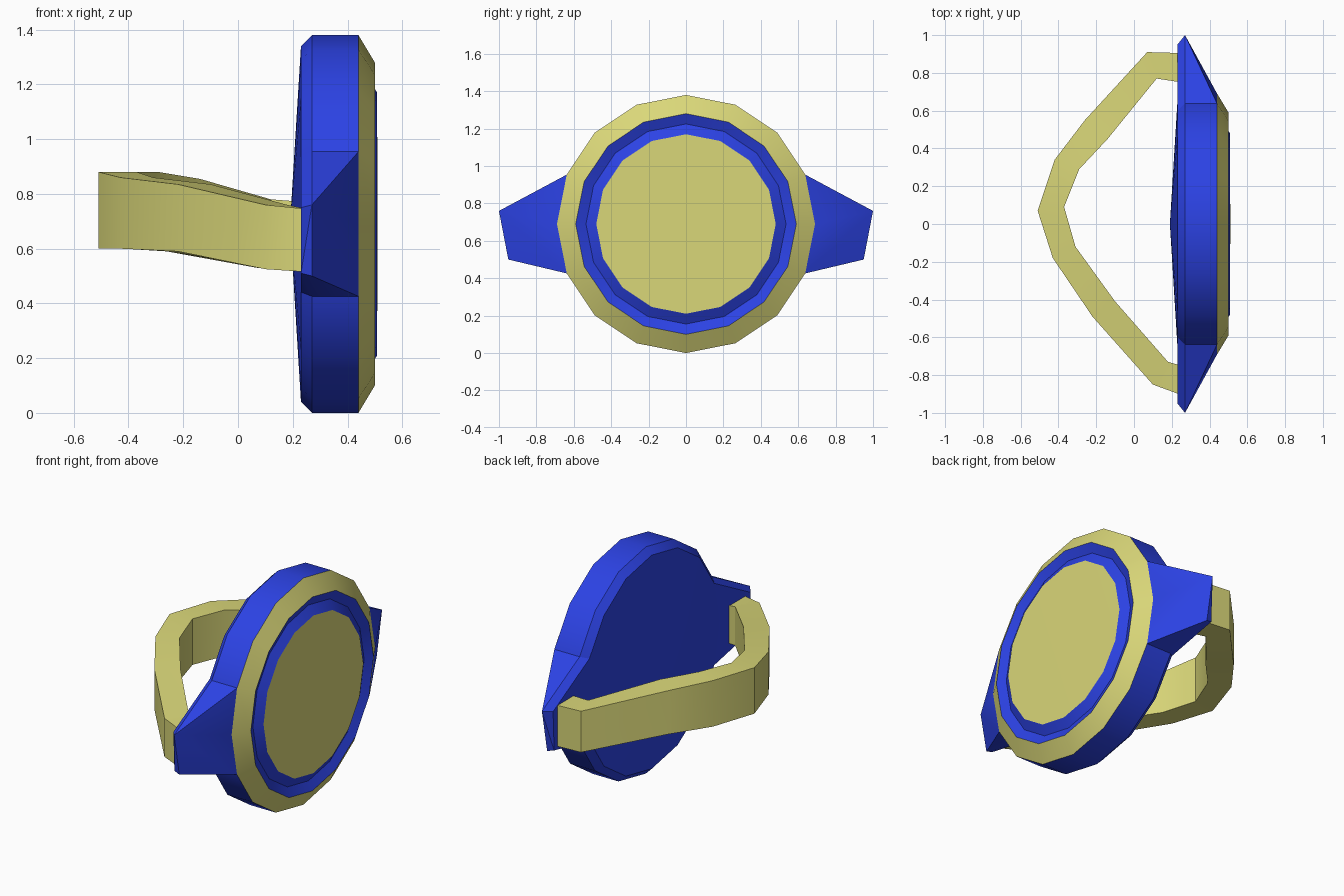
import bpy, bmesh
from math import cos, sin, pi, radians

if "Cube" in bpy.data.objects:
    bpy.data.objects.remove(bpy.data.objects["Cube"])

CZ, SIDES = 0.69, 16   # dial centre height, polygon count around the face


def material(name, rgb):
    m = bpy.data.materials.new(name)
    m.diffuse_color = (*rgb, 1)
    m.use_nodes = True
    m.node_tree.nodes["Principled BSDF"].inputs["Base Color"].default_value = m.diffuse_color
    return m


blue = material("blue", (0.025, 0.055, 0.78))
yellow = material("pale_yellow", (0.70, 0.68, 0.19))


def finish(name, bm, mat, angle=30):
    bmesh.ops.recalc_face_normals(bm, faces=bm.faces)
    me = bpy.data.meshes.new(name)
    bm.to_mesh(me)
    bm.free()
    me.materials.append(mat)
    ob = bpy.data.objects.new(name, me)
    bpy.context.collection.objects.link(ob)
    bpy.ops.object.select_all(action='DESELECT')
    ob.select_set(True)
    bpy.context.view_layer.objects.active = ob
    bpy.ops.object.shade_smooth_by_angle(angle=radians(angle))
    return ob


def lathe(name, profile, mat):
    """Revolve (x, radius) points about the dial axis; radius 0 makes a pole."""
    bm = bmesh.new()
    rings = []
    for x, r in profile:
        if r == 0:
            rings.append([bm.verts.new((x, 0, CZ))] * SIDES)
        else:
            rings.append([bm.verts.new((x, r * cos(2 * pi * i / SIDES),
                                        CZ + r * sin(2 * pi * i / SIDES)))
                          for i in range(SIDES)])
    for a, b in zip(rings, rings[1:]):
        for i in range(SIDES):
            j = (i + 1) % SIDES
            bm.faces.new(list(dict.fromkeys((a[i], a[j], b[j], b[i]))))
    ob = finish(name, bm, mat)
    # outward is +x on the front, so flip if an open shell came out reversed
    front = max(ob.data.polygons, key=lambda p: p.center.x)
    if front.normal.x < -0.1:
        ob.data.flip_normals()
    return ob


# Case: shallow domed back, chamfered rim, straight wall
lathe("case", [(0.19, 0), (0.23, 0.65), (0.27, 0.69), (0.44, 0.69)], blue)
# Sloping bezel ring
lathe("bezel", [(0.44, 0.69), (0.50, 0.59)], yellow)
# V-shaped groove around the dial
lathe("dial_groove", [(0.50, 0.59), (0.475, 0.535), (0.508, 0.48)], blue)
# Dial plate
lathe("dial", [(0.508, 0.48), (0.51, 0)], yellow)

# Lugs: wedge from three rim corners to a narrow tip
for side, label in ((1, "left"), (-1, "right")):
    bm = bmesh.new()
    pts = [(x, r * cos(a), CZ + r * sin(a))
           for x, r in ((0.23, 0.65), (0.27, 0.69), (0.44, 0.69))
           for a in (-pi / 8, 0, pi / 8)]
    pts += [(0.27, 1.0, 0.76), (0.27, 0.95, 0.50),
            (0.23, 0.95, 0.75), (0.23, 0.94, 0.51)]
    for x, y, z in pts:
        bm.verts.new((x, side * y, z))
    bmesh.ops.convex_hull(bm, input=bm.verts)
    bmesh.ops.dissolve_limit(bm, angle_limit=0.01, verts=bm.verts, edges=bm.edges)
    finish(label + "_lug", bm, blue)

# Band: (outer x, y, inner x, y, bottom z, top z) along its loop
stations = [
    (0.25, 0.905, 0.25, 0.75, 0.52, 0.77),
    (0.07, 0.91, 0.12, 0.77, 0.53, 0.78),
    (-0.26, 0.55, -0.14, 0.45, 0.59, 0.855),
    (-0.42, 0.34, -0.29, 0.29, 0.60, 0.88),
    (-0.51, 0.07, -0.37, 0.09, 0.60, 0.88),
    (-0.43, -0.18, -0.31, -0.12, 0.60, 0.86),
    (-0.22, -0.49, -0.10, -0.41, 0.59, 0.835),
    (0.10, -0.85, 0.18, -0.73, 0.525, 0.76),
    (0.25, -0.905, 0.25, -0.75, 0.515, 0.745),
]
bm = bmesh.new()
loops = [[bm.verts.new(p) for p in ((ox, oy, lo), (ox, oy, hi), (ix, iy, hi), (ix, iy, lo))]
         for ox, oy, ix, iy, lo, hi in stations]
for a, b in zip(loops, loops[1:]):
    for i in range(4):
        j = (i + 1) % 4
        bm.faces.new((a[i], a[j], b[j], b[i]))
bm.faces.new(loops[0])
bm.faces.new(loops[-1])
finish("band", bm, yellow)
